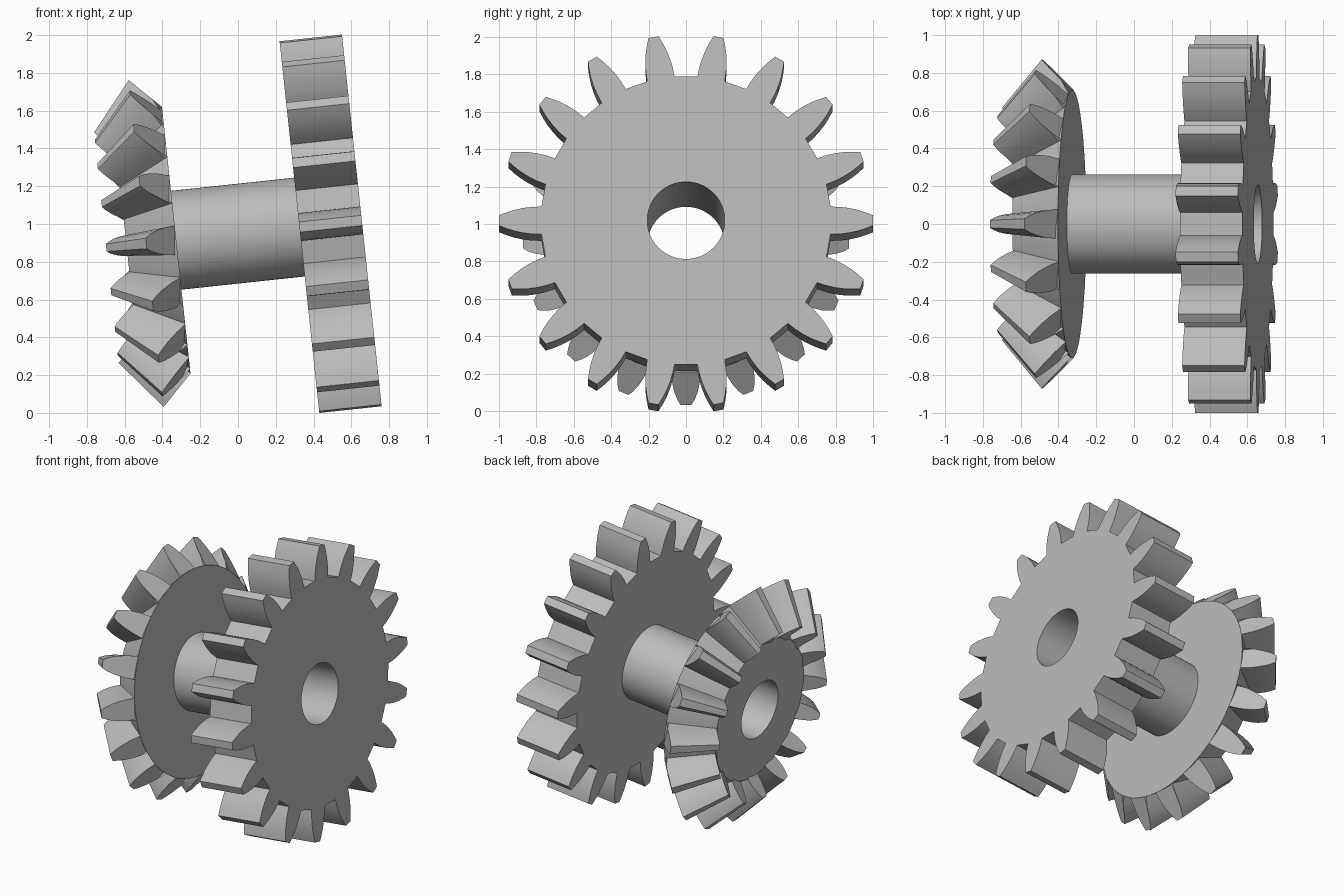
import bpy
import bmesh
from math import cos, sin, tau, radians
from mathutils import Matrix, Vector

cube = bpy.data.objects.get("Cube")
if cube:
    bpy.data.objects.remove(cube)

BORE = 0.207
# Shared shaft axis: local x, tilted slightly upward to the model's left
FRAME = Matrix.Translation((-0.327, 0, 0.914)) @ Matrix.Rotation(radians(-6.1), 4, "Y")

steel = bpy.data.materials.new("grey_steel")
steel.use_nodes = True
steel.diffuse_color = (0.5, 0.5, 0.5, 1)
steel.node_tree.nodes["Principled BSDF"].inputs["Base Color"].default_value = (0.5, 0.5, 0.5, 1)


def finish(name, bm):
    bmesh.ops.recalc_face_normals(bm, faces=bm.faces)
    mesh = bpy.data.meshes.new(name)
    bm.to_mesh(mesh)
    bm.free()
    mesh.materials.append(steel)
    obj = bpy.data.objects.new(name, mesh)
    bpy.context.collection.objects.link(obj)
    obj.matrix_world = FRAME
    bpy.ops.object.select_all(action="DESELECT")
    obj.select_set(True)
    bpy.context.view_layer.objects.active = obj
    bpy.ops.object.shade_smooth_by_angle(angle=radians(30))
    return obj


def bridge(bm, a, b):
    for i in range(len(a)):
        j = (i + 1) % len(a)
        bm.faces.new((a[i], a[j], b[j], b[i]))


def lathe(bm, profile, segments=64):
    """Revolve a closed (axial, radius) profile around local x."""
    rings = [[bm.verts.new((u, r * cos(tau * k / segments), r * sin(tau * k / segments)))
              for k in range(segments)] for u, r in profile]
    for a, b in zip(rings, rings[1:] + rings[:1]):
        bridge(bm, a, b)


def mirrored(flank):
    """Full tooth outline from one flank of (height, half width) points."""
    return [(h, -w) for h, w in flank] + [(h, w) for h, w in reversed(flank)]


def spur_gear(x0, x1, teeth=18):
    flank = [(0.772, 0.074), (0.82, 0.073), (0.87, 0.067),
             (0.92, 0.056), (0.96, 0.043), (1.0, 0.027)]
    outline = []
    for k in range(teeth):
        a = tau * k / teeth
        outline += [(h * cos(a) - w * sin(a), h * sin(a) + w * cos(a))
                    for h, w in mirrored(flank)]
    bore = [(BORE * cos(tau * k / 64), BORE * sin(tau * k / 64)) for k in range(64)]
    bm = bmesh.new()
    ends = [[[bm.verts.new((x, y, z)) for y, z in loop] for loop in (outline, bore)]
            for x in (x0, x1)]
    for loops in ends:
        edges = [bm.edges.new((lp[i - 1], lp[i])) for lp in loops for i in range(len(lp))]
        bmesh.ops.triangle_fill(bm, edges=edges, use_beauty=True)
    for a, b in zip(*ends):
        bridge(bm, a, b)
    return finish("spur_gear", bm)


def bevel_gear(teeth=16):
    apex, shrink, root = -0.88, 0.705, 0.71
    bm = bmesh.new()
    # Conical body with bore
    front = apex * (1 - shrink) - 0.005
    lathe(bm, [(0, BORE), (0, root), (front, root * shrink), (front, BORE)])
    # Teeth on a 45 degree back cone, tapering toward the apex
    flank = [(0, 0.078), (0.05, 0.074), (0.1, 0.061), (0.135, 0.045), (0.16, 0.028)]
    outer = [Vector((-h, root + h, w)) for h, w in mirrored(flank)]
    sink = 0.03
    outer = ([Vector((-0.004, root - sink, -0.078))] + outer
             + [Vector((-0.004, root - sink, 0.078))])
    tip = Vector((apex, 0, 0))
    for k in range(teeth):
        turn = Matrix.Rotation(tau * k / teeth, 3, "X")
        big = [bm.verts.new(turn @ p) for p in outer]
        small = [bm.verts.new(turn @ (tip + (p - tip) * shrink)) for p in outer]
        bm.faces.new(big)
        bm.faces.new(small)
        bridge(bm, big, small)
    return finish("bevel_gear", bm)


# Hollow hub joining both gears
hub = bmesh.new()
lathe(hub, [(0, BORE), (0, 0.263), (0.656, 0.263), (0.656, BORE)])
finish("hub", hub)

bevel_gear()
spur_gear(0.656, 0.988)
